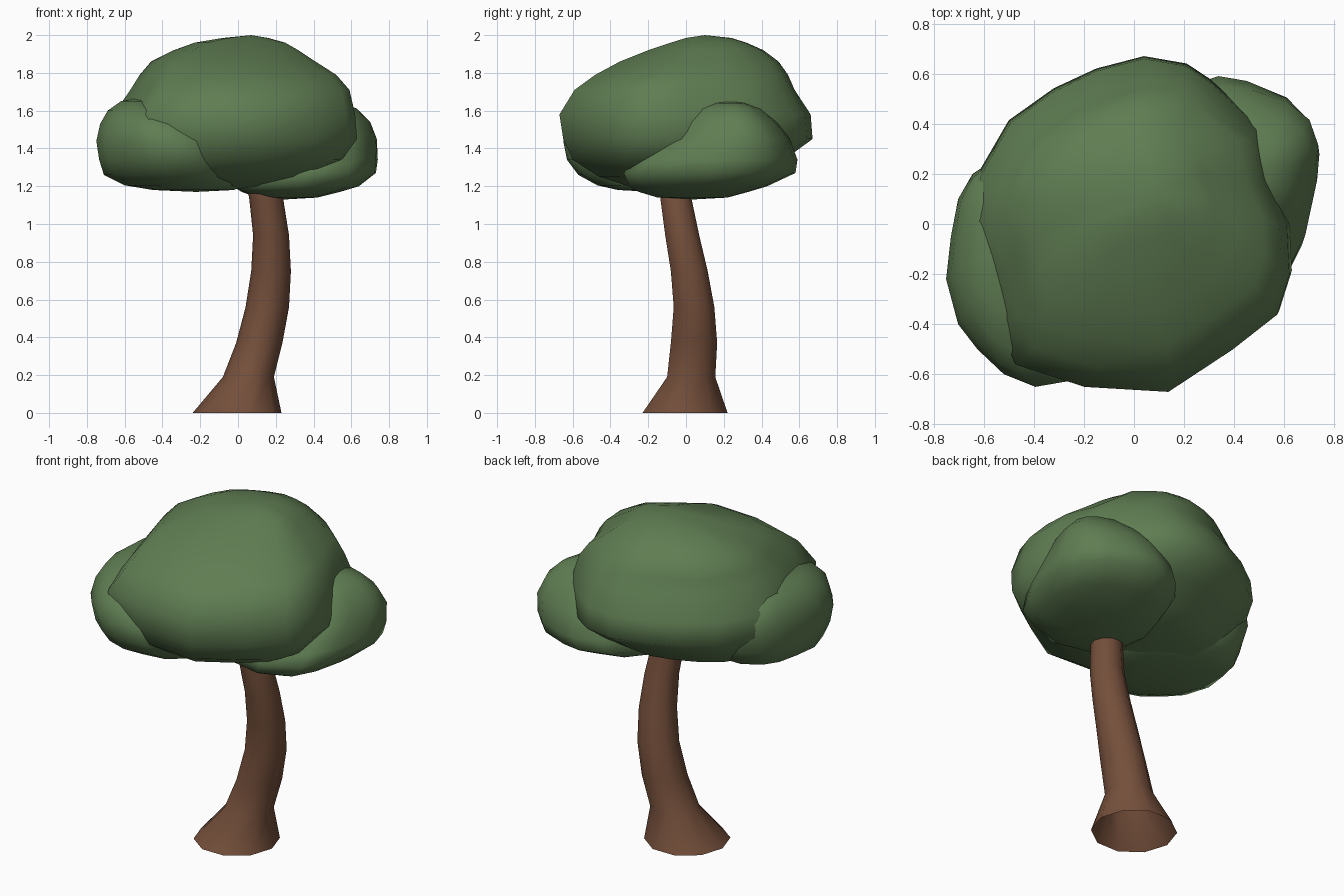
import bpy, bmesh, math


def material(name, rgb):
    m = bpy.data.materials.new(name)
    m.diffuse_color = (*rgb, 1)
    return m


LEAF = material("leaf green", (0.115, 0.205, 0.085))
BARK = material("bark brown", (0.175, 0.078, 0.043))


def loft(name, outline, levels, mat, tip=None, bottom=None):
    """Stack an outline, stretched to (z, x0, x1, y0, y1) at each level."""
    xs, ys = [p[0] for p in outline], [p[1] for p in outline]
    unit = [((x - min(xs)) / (max(xs) - min(xs)), (y - min(ys)) / (max(ys) - min(ys)))
            for x, y in outline]
    bm = bmesh.new()
    rings = [[bm.verts.new((x0 + u * (x1 - x0), y0 + v * (y1 - y0), z)) for u, v in unit]
             for z, x0, x1, y0, y1 in levels]
    n = len(unit)
    for a, b in zip(rings, rings[1:]):
        for i in range(n):
            j = (i + 1) % n
            bm.faces.new((a[i], a[j], b[j], b[i]))
    if tip:
        t = bm.verts.new(tip)
        for i in range(n):
            bm.faces.new((rings[-1][i], rings[-1][(i + 1) % n], t))
    if bottom:
        t = bm.verts.new(bottom)
        for i in range(n):
            bm.faces.new((rings[0][(i + 1) % n], rings[0][i], t))
    me = bpy.data.meshes.new(name)
    bm.to_mesh(me)
    bm.free()
    me.materials.append(mat)
    for p in me.polygons:
        p.use_smooth = True
    ob = bpy.data.objects.new(name, me)
    bpy.context.collection.objects.link(ob)
    return ob


# Bent trunk with flared, open foot
circle = [(math.cos(math.tau * i / 10), math.sin(math.tau * i / 10)) for i in range(10)]
loft("trunk", circle, [
    (0, -0.24, 0.23, -0.23, 0.22), (0.19, -0.08, 0.19, -0.10, 0.155),
    (0.37, -0.01, 0.235, -0.08, 0.165), (0.56, 0.04, 0.27, -0.065, 0.15),
    (0.75, 0.07, 0.28, -0.08, 0.115), (0.94, 0.08, 0.27, -0.11, 0.07),
    (1.13, 0.06, 0.24, -0.135, 0.03), (1.3, 0.03, 0.19, -0.15, 0.0)],
    BARK, tip=(0.11, -0.07, 1.31))

# Large central crown
loft("main_crown", [
    (0.62, 0), (0.54, 0.2), (0.5, 0.4), (0.3, 0.58), (0.21, 0.64), (0.04, 0.67),
    (-0.15, 0.62), (-0.32, 0.54), (-0.5, 0.41), (-0.62, 0.2), (-0.67, 0.02),
    (-0.61, -0.2), (-0.55, -0.4), (-0.48, -0.56), (-0.2, -0.65), (0.14, -0.67),
    (0.4, -0.5), (0.58, -0.36), (0.63, -0.2)], [
    (1.20, -0.4, 0.2, -0.3, 0.25), (1.25, -0.52, 0.38, -0.46, 0.38),
    (1.34, -0.61, 0.55, -0.6, 0.52), (1.45, -0.67, 0.63, -0.65, 0.67),
    (1.58, -0.66, 0.62, -0.67, 0.66), (1.71, -0.57, 0.59, -0.59, 0.575),
    (1.79, -0.52, 0.52, -0.48, 0.54), (1.86, -0.46, 0.41, -0.35, 0.49),
    (1.92, -0.34, 0.32, -0.2, 0.41), (1.96, -0.23, 0.25, -0.08, 0.32),
    (1.985, -0.08, 0.16, 0.0, 0.24)],
    LEAF, tip=(0.07, 0.1, 2.0), bottom=(-0.08, -0.03, 1.18))

# Lower clump on the right, towards the back
loft("right_clump", [
    (0.73, 0.15), (0.74, 0.26), (0.7, 0.4), (0.6, 0.5), (0.43, 0.57), (0.31, 0.59),
    (0.15, 0.54), (0.04, 0.4), (-0.05, 0.15), (-0.02, -0.1), (0.13, -0.27),
    (0.38, -0.33), (0.6, -0.24), (0.68, -0.08)], [
    (1.14, 0.1, 0.42, -0.15, 0.22), (1.17, 0.02, 0.54, -0.25, 0.33),
    (1.2, -0.03, 0.64, -0.3, 0.43), (1.27, -0.05, 0.73, -0.33, 0.58),
    (1.34, 0.0, 0.74, -0.28, 0.59), (1.45, 0.05, 0.735, -0.1, 0.55),
    (1.54, 0.13, 0.7, -0.02, 0.48), (1.61, 0.24, 0.63, 0.05, 0.4),
    (1.64, 0.34, 0.56, 0.13, 0.32)],
    LEAF, tip=(0.45, 0.22, 1.655), bottom=(0.25, 0.04, 1.13))

# Lower clump on the left, towards the front
loft("left_clump", [
    (0.05, -0.2), (0.02, 0.0), (-0.12, 0.18), (-0.35, 0.27), (-0.53, 0.27),
    (-0.64, 0.2), (-0.7, 0.1), (-0.73, -0.05), (-0.75, -0.22), (-0.7, -0.4),
    (-0.62, -0.5), (-0.51, -0.6), (-0.38, -0.65), (-0.2, -0.62), (-0.04, -0.45)], [
    (1.18, -0.45, -0.02, -0.36, 0.0), (1.205, -0.6, 0.03, -0.47, 0.1),
    (1.26, -0.71, 0.04, -0.57, 0.2), (1.34, -0.735, 0.05, -0.63, 0.24),
    (1.44, -0.75, 0.02, -0.65, 0.27), (1.53, -0.73, -0.1, -0.6, 0.25),
    (1.6, -0.69, -0.25, -0.5, 0.2), (1.65, -0.62, -0.4, -0.35, 0.1)],
    LEAF, tip=(-0.52, -0.12, 1.67), bottom=(-0.22, -0.18, 1.17))
